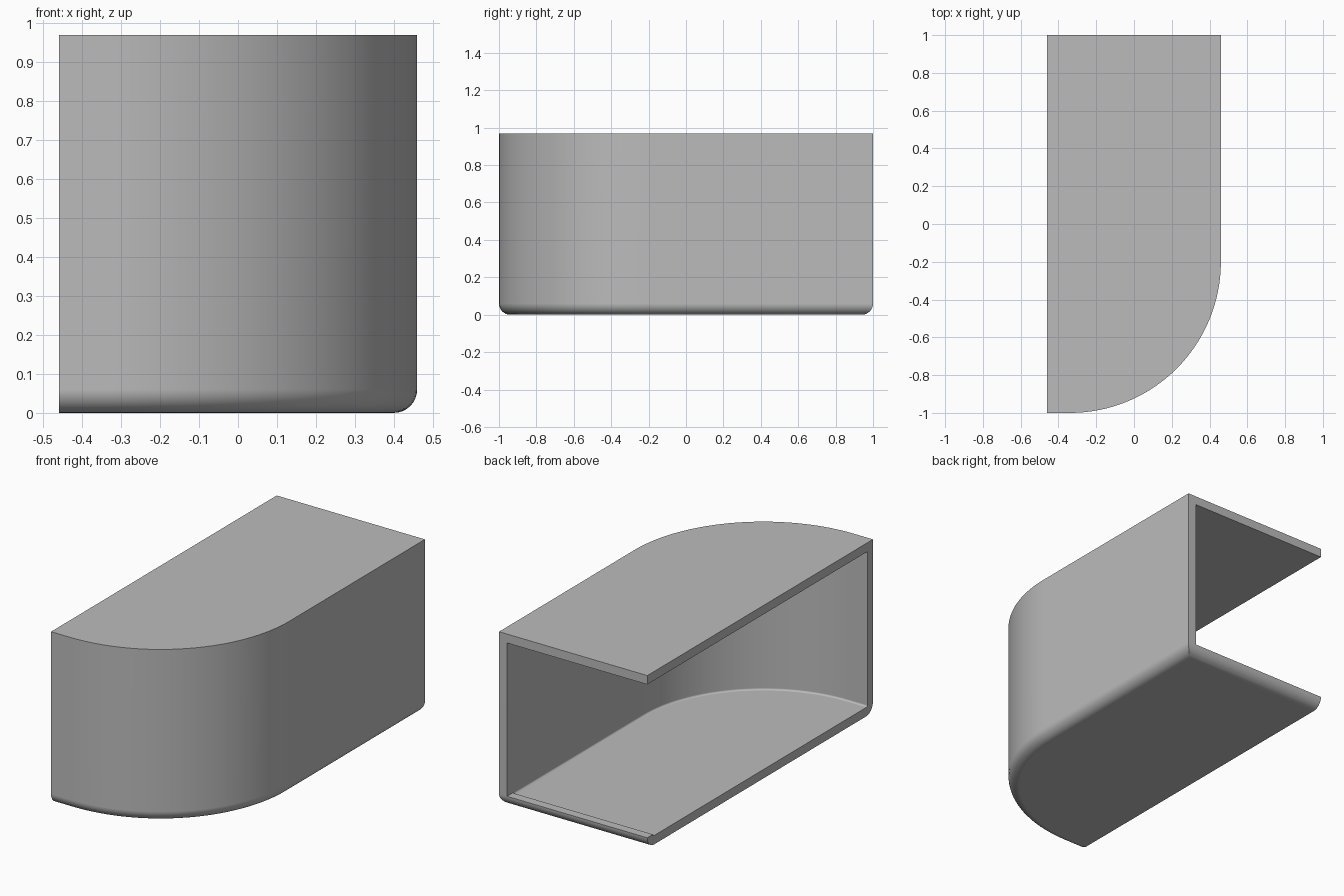
import bpy
import bmesh
from math import sin, cos, pi

cube = bpy.data.objects.get("Cube")
if cube:
    bpy.data.objects.remove(cube, do_unlink=True)

W, L, H = 0.46, 1.0, 0.97     # half width, half length, height
T = 0.05                      # wall thickness
R = 0.8                       # plan radius of the rounded corner
F = 0.06                      # outer fillet of the bottom edge
ARC, STEPS = 32, 8

bm = bmesh.new()


def ring(d, z, back=True):
    """Plan outline inset by d: front, rounded corner, right side, back."""
    pts = [(-W, d - L)]
    for i in range(ARC + 1):
        a = pi / 2 * i / ARC
        pts.append((W - R + (R - d) * sin(a), R - L - (R - d) * cos(a)))
    pts.append((W - d, L - d))
    if back:
        pts.append((-W, L - d))
    return [bm.verts.new((x, y, z)) for x, y in pts]


def strip(a, b):
    for i in range(min(len(a), len(b)) - 1):
        bm.faces.new((a[i], a[i + 1], b[i + 1], b[i]))


# Tray: rounded outside from the underside up, rounded inside down to the floor
angles = [pi / 2 * i / STEPS for i in range(STEPS + 1)]
outer = [ring(F * (1 - sin(a)), F * (1 - cos(a))) for a in angles]
inner = [ring(F - (F - T) * cos(a), F - (F - T) * sin(a)) for a in angles]
for rings in (outer, inner):
    for a, b in zip(rings, rings[1:]):
        strip(a, b)
bm.faces.new(outer[0])
bm.faces.new(inner[-1])

# Wall along the front and right, open at the back and left
rim_out, rim_in = outer[-1], inner[0]
top = ring(0, H, False)
ceiling = ring(T, H - T, False)
strip(rim_out, top)
strip(rim_in, ceiling)

# The inner wall runs on to the back edge, past the low lip
edge = bm.edges.get((rim_out[-2], rim_out[-1]))
jamb_low = bmesh.utils.edge_split(edge, rim_out[-2], T / (2 * W))[1]
jamb_low.co = (W - T, L, F)
jamb_high = bm.verts.new((W - T, L, H - T))
bm.faces.new((rim_in[-2], jamb_low, jamb_high, ceiling[-1]))
bm.faces.new((jamb_low, rim_in[-2], rim_in[-1], rim_out[-1]))

# Lid slab above and below
lid_high = bm.verts.new((-W, L, H))
lid_low = bm.verts.new((-W, L, H - T))
bm.faces.new(top + [lid_high])
bm.faces.new(ceiling + [jamb_high, lid_low])

# Cut ends at the back and at the left
bm.faces.new((rim_out[-2], top[-1], lid_high, lid_low, jamb_high, jamb_low))
bm.faces.new([r[0] for r in outer] + [top[0], lid_high, lid_low, ceiling[0]]
             + [r[0] for r in inner] + [r[-1] for r in reversed(inner)]
             + [r[-1] for r in reversed(outer)])

bmesh.ops.recalc_face_normals(bm, faces=bm.faces[:])
mesh = bpy.data.meshes.new("open_shell")
bm.to_mesh(mesh)
bm.free()
shell = bpy.data.objects.new("open_shell", mesh)
bpy.context.collection.objects.link(shell)

# Plain grey finish
grey = bpy.data.materials.new("plain_grey")
grey.use_nodes = True
colour = (0.5, 0.5, 0.5, 1)
grey.diffuse_color = colour
grey.node_tree.nodes["Principled BSDF"].inputs["Base Color"].default_value = colour
mesh.materials.append(grey)

# Smooth curves, crisp cut edges
bpy.ops.object.select_all(action="DESELECT")
shell.select_set(True)
bpy.context.view_layer.objects.active = shell
bpy.ops.object.shade_smooth_by_angle(angle=pi / 6)
weighted = shell.modifiers.new("even_shading", "WEIGHTED_NORMAL")
weighted.keep_sharp = True
